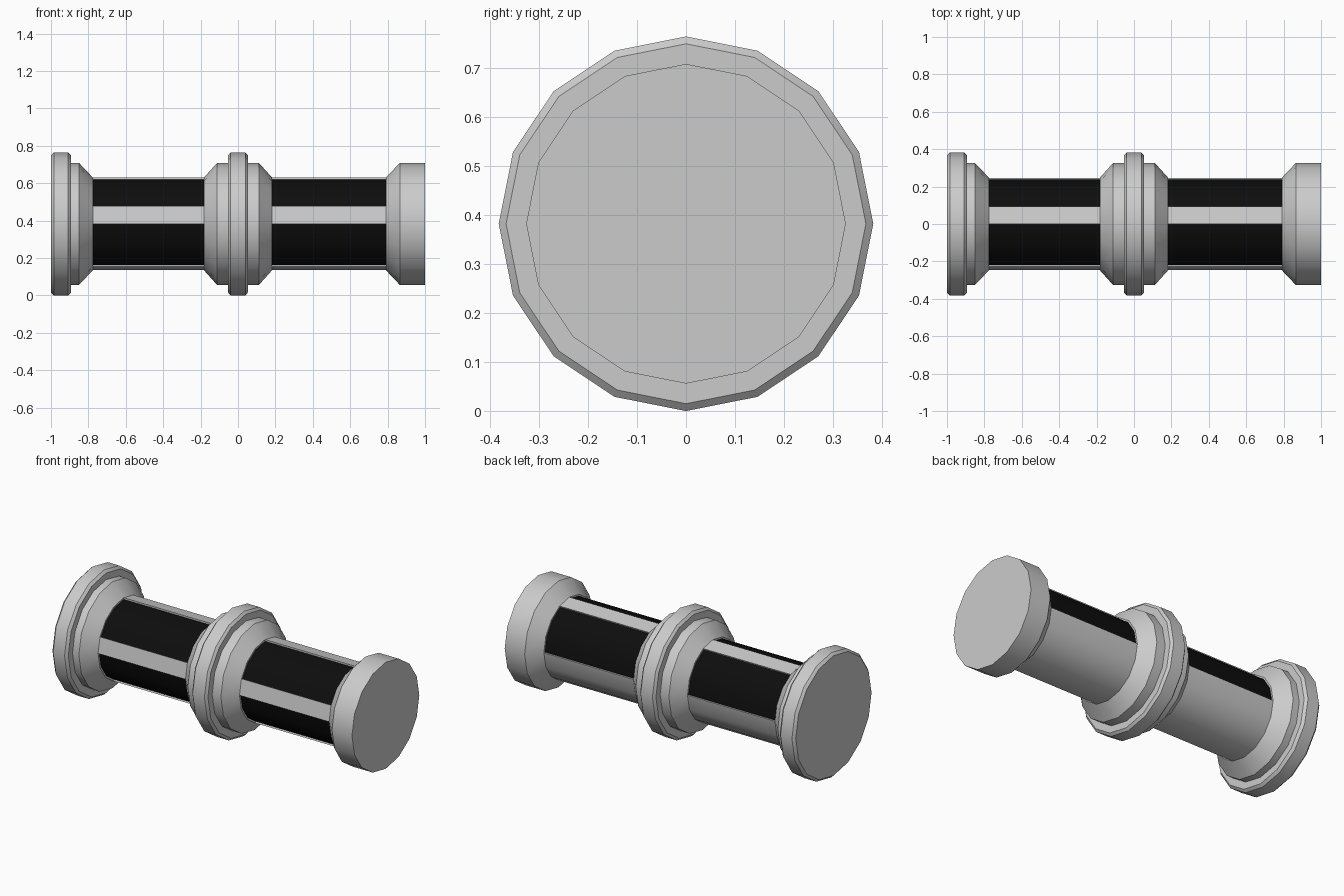
import bpy
from math import cos, sin, radians, pi

if "Cube" in bpy.data.objects:
    bpy.data.objects.remove(bpy.data.objects["Cube"])

SIDES = 16
AXIS_Z = 0.382
R_FLANGE, R_CHAMFER, R_COLLAR, R_TUBE, R_PANEL = 0.382, 0.367, 0.326, 0.247, 0.237


def point(x, r, k):
    # Angle starts at the front and climbs over the top to the back
    a = 2 * pi * k / SIDES
    return (x, -r * cos(a), AXIS_Z + r * sin(a))


def add_object(name, verts, faces, color=None):
    mesh = bpy.data.meshes.new(name)
    mesh.from_pydata(verts, [], faces)
    mesh.shade_smooth()
    mesh.set_sharp_from_angle(angle=radians(30))
    obj = bpy.data.objects.new(name, mesh)
    bpy.context.collection.objects.link(obj)
    if color:
        mat = bpy.data.materials.new(name + "_material")
        mat.diffuse_color = color
        mat.use_nodes = True
        mat.node_tree.nodes["Principled BSDF"].inputs["Base Color"].default_value = mat.diffuse_color
        mesh.materials.append(mat)
    return obj


def lathe(name, profile, cap_left=False, cap_right=False):
    verts = [point(x, r, k) for x, r in profile for k in range(SIDES)]
    faces = []
    for i in range(len(profile) - 1):
        a, b = i * SIDES, (i + 1) * SIDES
        for k in range(SIDES):
            n = (k + 1) % SIDES
            faces.append((a + k, b + k, b + n, a + n))
    if cap_left:
        faces.append(tuple(range(SIDES)))
    if cap_right:
        faces.append(tuple(reversed(range(len(verts) - SIDES, len(verts)))))
    return add_object(name, verts, faces)


def strips(name, spans, x0, x1, color=None):
    # Each span is (start step, start radius, end step, end radius)
    verts, faces = [], []
    for k0, r0, k1, r1 in spans:
        i = len(verts)
        verts += [point(x0, r0, k0), point(x1, r0, k0),
                  point(x1, r1, k1), point(x0, r1, k1)]
        faces.append((i, i + 1, i + 2, i + 3))
    # Weld shared edges so that smooth shading runs across them
    index, unique = {}, []
    for v in verts:
        key = tuple(round(c, 5) for c in v)
        if key not in index:
            index[key] = len(unique)
            unique.append(v)
    remap = [index[tuple(round(c, 5) for c in v)] for v in verts]
    return add_object(name, unique, [tuple(remap[j] for j in f) for f in faces], color)


# Left end cap with chamfered flange
lathe("left_end_cap", [
    (-1.0, R_CHAMFER), (-0.985, R_FLANGE), (-0.908, R_FLANGE), (-0.893, R_CHAMFER),
    (-0.893, R_COLLAR), (-0.85, R_COLLAR), (-0.775, R_TUBE), (-0.775, R_PANEL)],
    cap_left=True)

# Middle coupling, symmetric about x = 0
half = [(0.04, R_FLANGE), (0.053, R_CHAMFER), (0.053, R_COLLAR),
        (0.112, R_COLLAR), (0.183, R_TUBE), (0.183, R_PANEL)]
lathe("middle_coupling", [(-x, r) for x, r in reversed(half)] + half)

# Right end cap
lathe("right_end_cap", [
    (0.79, R_PANEL), (0.79, R_TUBE), (0.865, R_COLLAR), (1.0, R_COLLAR)],
    cap_right=True)

# Tubes with three recessed black panels each
panels = [(1, 4), (5, 8), (13, 16)]
dark = [k for a, b in panels for k in range(a, b)]
grey = [(k, R_TUBE, k + 1, R_TUBE) for k in range(SIDES) if k not in dark]
for a, b in panels:
    grey += [(a, R_TUBE, a, R_PANEL), (b, R_PANEL, b, R_TUBE)]
black = [(k, R_PANEL, k + 1, R_PANEL) for k in dark]
for side, x0, x1 in (("left", -0.775, -0.183), ("right", 0.183, 0.79)):
    strips(side + "_tube", grey, x0, x1)
    strips(side + "_black_panels", black, x0, x1, (0.004, 0.004, 0.004, 1))
